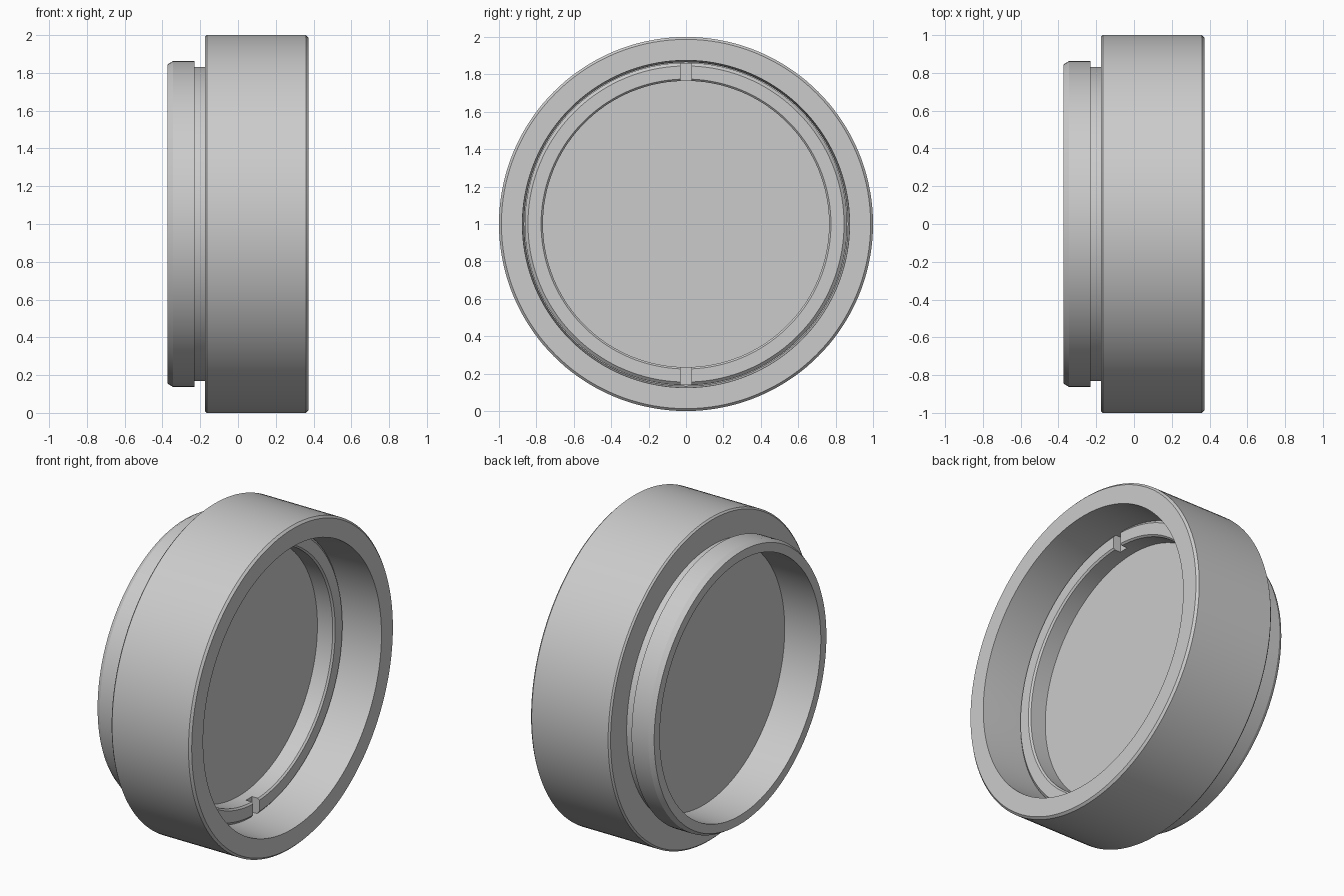
import bpy
import bmesh
import math
from mathutils import Matrix

if "Cube" in bpy.data.objects:
    bpy.data.objects.remove(bpy.data.objects["Cube"], do_unlink=True)

SEGMENTS = 144
CENTRE = (0, 0, 1)

# One plain grey for every part
grey = bpy.data.materials.new("plain grey")
grey.use_nodes = True
COLOUR = (0.6, 0.6, 0.6, 1)
grey.diffuse_color = COLOUR
grey.node_tree.nodes["Principled BSDF"].inputs["Base Color"].default_value = COLOUR


def make_object(name, bm):
    bmesh.ops.recalc_face_normals(bm, faces=bm.faces[:])
    mesh = bpy.data.meshes.new(name)
    bm.to_mesh(mesh)
    bm.free()
    mesh.materials.append(grey)
    obj = bpy.data.objects.new(name, mesh)
    obj.location = CENTRE
    bpy.context.collection.objects.link(obj)
    return obj


def lathe(name, profile, closed=True):
    """Revolve (x, radius) points about the x axis."""
    bm = bmesh.new()
    verts = [bm.verts.new((x, 0, r)) for x, r in profile]
    pairs = list(zip(verts, verts[1:]))
    if closed:
        pairs.append((verts[-1], verts[0]))
    edges = [bm.edges.new(p) for p in pairs]
    bmesh.ops.spin(bm, geom=verts + edges, cent=(0, 0, 0), axis=(1, 0, 0),
                   angle=2 * math.pi, steps=SEGMENTS)
    bmesh.ops.remove_doubles(bm, verts=bm.verts[:], dist=1e-4)
    if not closed:  # cap the two open ends with flat discs
        bmesh.ops.holes_fill(bm, edges=[e for e in bm.edges if e.is_boundary], sides=0)
    return make_object(name, bm)


def activate(obj):
    bpy.ops.object.select_all(action='DESELECT')
    obj.select_set(True)
    bpy.context.view_layer.objects.active = obj


# Outer body: wide barrel, undercut neck and narrower rear collar
body = lathe("outer_body", [
    (0.373, 0.875), (0.373, 0.987), (0.36, 1.0), (-0.165, 1.0), (-0.175, 0.99),
    (-0.175, 0.832), (-0.23, 0.832), (-0.23, 0.862), (-0.345, 0.862),
    (-0.373, 0.845), (-0.373, 0.79), (-0.005, 0.79), (-0.005, 0.865),
    (0.13, 0.865),
])

# Flat disc held inside the body
disc = lathe("glass_disc", [(-0.125, 0.81), (0.01, 0.81)], closed=False)

# Retaining ring with chamfered edges in front of the disc
ring = lathe("retaining_ring", [
    (0.0, 0.765), (0.115, 0.765), (0.125, 0.775), (0.125, 0.845),
    (0.11, 0.862), (0.0, 0.862),
])

# Two opposite spanner slots cut into the ring
bm = bmesh.new()
for side in (1, -1):
    bmesh.ops.create_cube(bm, size=1, matrix=Matrix.Translation((0.125, 0, side * 0.82))
                          @ Matrix.Diagonal((0.1, 0.06, 0.2, 1)))
cutter = make_object("slot_cutter", bm)
cutter.hide_render = True
bpy.context.view_layer.update()
cut = ring.modifiers.new("slots", 'BOOLEAN')
cut.operation = 'DIFFERENCE'
cut.solver = 'EXACT'
cut.object = cutter
activate(ring)
bpy.ops.object.modifier_apply(modifier=cut.name)
bpy.data.objects.remove(cutter, do_unlink=True)

# Smooth round walls, sharp rims
for obj in (body, disc, ring):
    activate(obj)
    bpy.ops.object.shade_smooth_by_angle(angle=math.radians(25))
